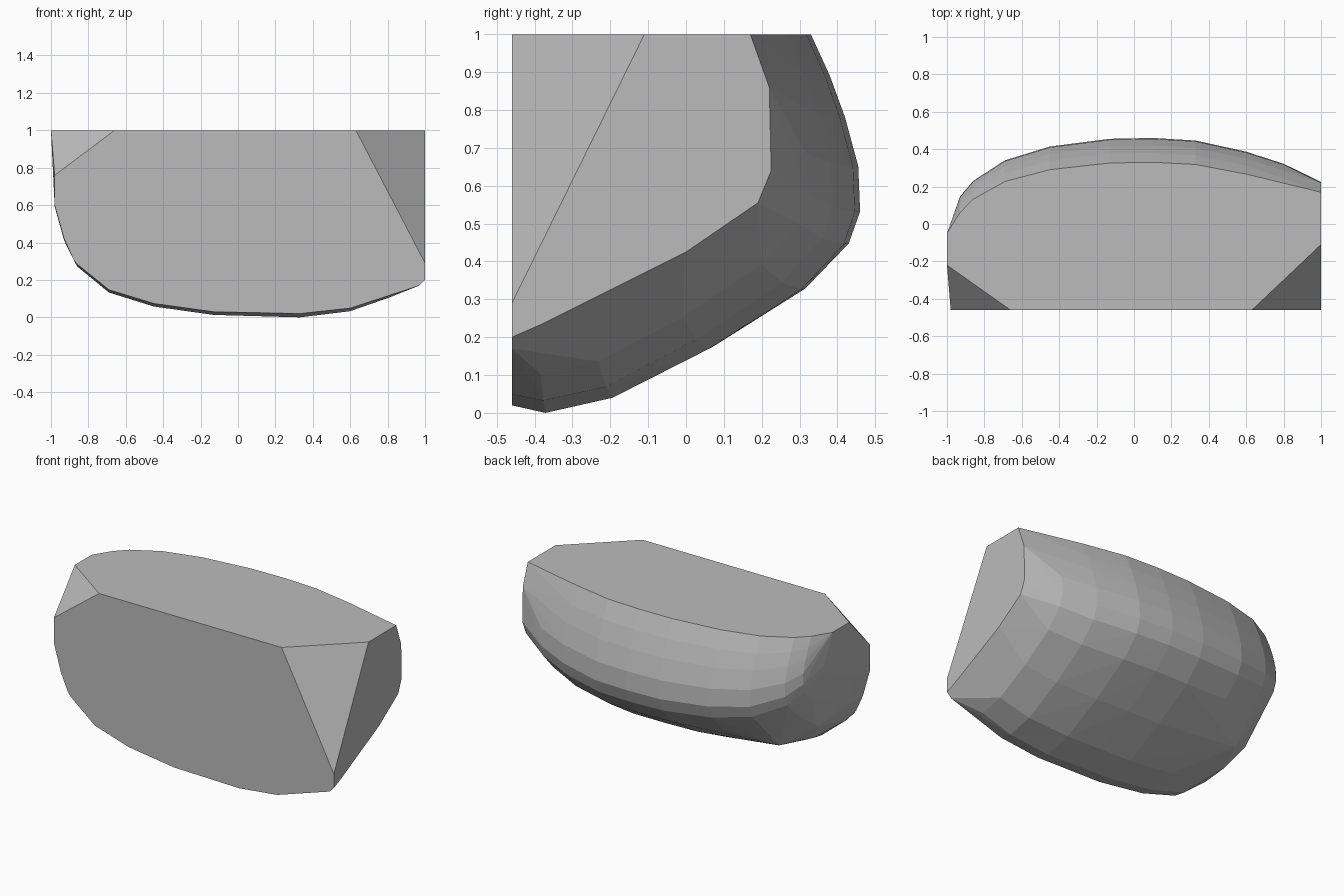
import bpy
import bmesh
import math

if "Cube" in bpy.data.objects:
    bpy.data.objects.remove(bpy.data.objects["Cube"])

FRONT = -0.46

# Cross-section (y, z) of the middle: top back edge, round the belly, to the front bottom
profile = [(0.33, 1), (0.38, 0.89), (0.42, 0.78), (0.455, 0.65), (0.46, 0.53), (0.43, 0.445),
           (0.315, 0.325), (0.07, 0.17), (-0.19, 0.04), (-0.37, 0.003), (FRONT, 0.02)]

# Stations along the length: x, depth scale, height scale
stations = [(-0.98, 0.50, 0.41), (-0.93, 0.66, 0.59), (-0.86, 0.75, 0.73), (-0.69, 0.87, 0.87),
            (-0.45, 0.95, 0.945), (-0.13, 0.995, 0.99), (0.10, 1, 0.995), (0.33, 0.985, 1),
            (0.60, 0.92, 0.97), (0.80, 0.85, 0.90)]

points = [(x, FRONT + (y - FRONT) * ky, 1 - (1 - z) * kz)
          for x, ky, kz in stations for y, z in profile]

# Flat right end
right_end = [(-0.11, 1), (0.17, 1), (0.22, 0.86), (0.225, 0.64), (0.19, 0.555),
             (0, 0.425), (-0.38, 0.235), (FRONT, 0.20), (FRONT, 0.29)]
points += [(1, y, z) for y, z in right_end]

# Chipped front corners, left tip and the fuller lower left
points += [(0.63, FRONT, 1), (-0.66, FRONT, 1), (-0.98, FRONT, 0.76),
           (-1, -0.22, 1), (-1, -0.05, 1), (0.97, FRONT, 0.17),
           (-0.70, 0.06, 0.24), (-0.80, -0.155, 0.235), (-0.88, -0.07, 0.36),
           (-0.88, FRONT, 0.31)]

# Boulder: convex hull of the sections, flat areas merged
bm = bmesh.new()
for p in points:
    bm.verts.new((p[0], p[1], max(p[2], 0)))
bmesh.ops.remove_doubles(bm, verts=bm.verts[:], dist=0.002)
bmesh.ops.convex_hull(bm, input=bm.verts[:])
loose = [v for v in bm.verts if not v.link_faces]
bmesh.ops.delete(bm, geom=loose, context='VERTS')
bmesh.ops.dissolve_limit(bm, angle_limit=math.radians(0.5), verts=bm.verts[:], edges=bm.edges[:])
bmesh.ops.recalc_face_normals(bm, faces=bm.faces[:])
low = min(v.co.z for v in bm.verts)
for v in bm.verts:
    if v.co.z < low + 0.001:
        v.co.z = 0

mesh = bpy.data.meshes.new("boulder")
bm.to_mesh(mesh)
bm.free()
boulder = bpy.data.objects.new("boulder", mesh)
bpy.context.collection.objects.link(boulder)

# Stone grey
stone = bpy.data.materials.new("stone grey")
stone.diffuse_color = (0.5, 0.5, 0.5, 1)
stone.use_nodes = True
stone.node_tree.nodes["Principled BSDF"].inputs["Base Color"].default_value = stone.diffuse_color
mesh.materials.append(stone)
